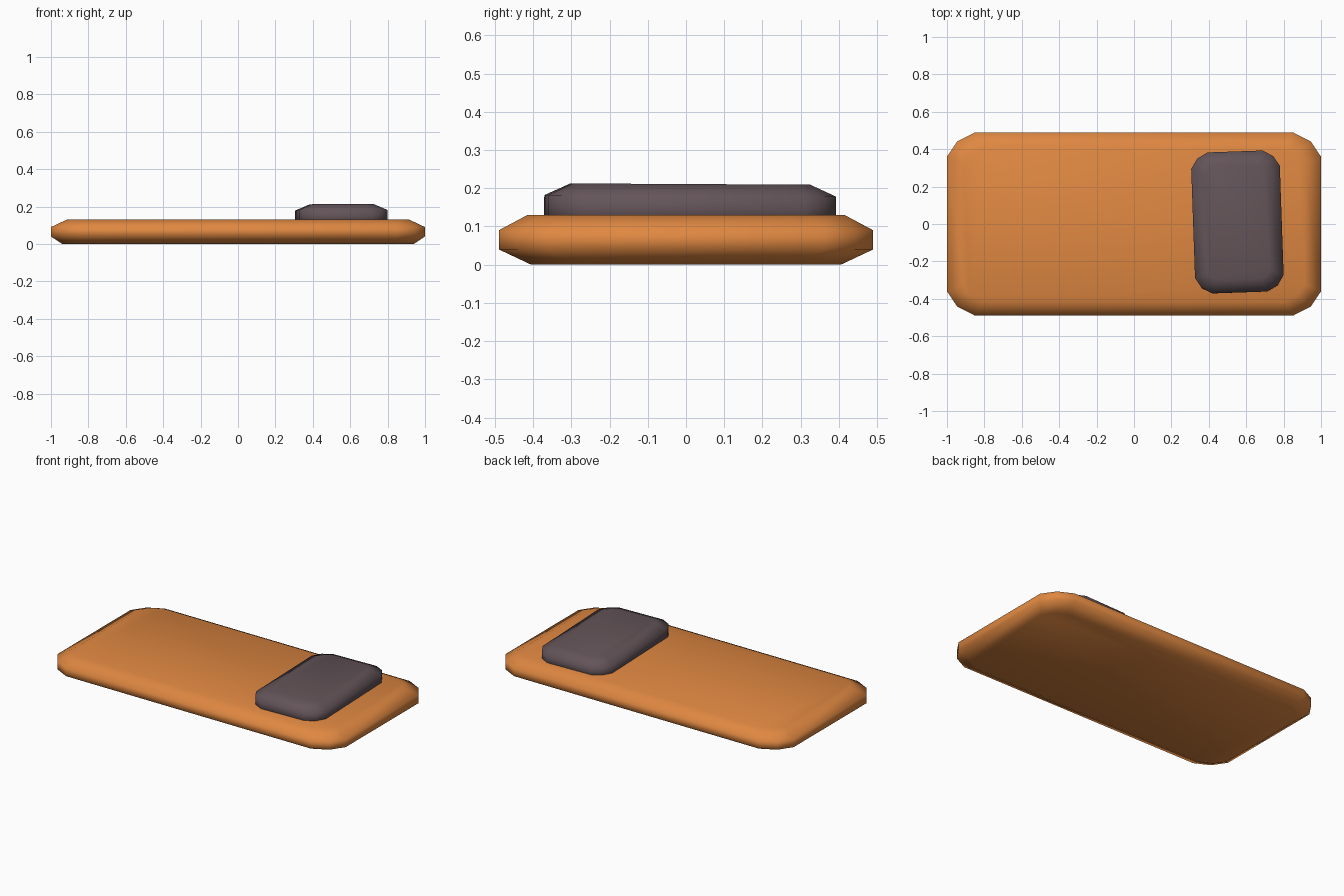
import bpy, bmesh, math

if "Cube" in bpy.data.objects:
    bpy.data.objects.remove(bpy.data.objects["Cube"])


def material(name, rgb):
    m = bpy.data.materials.new(name)
    m.diffuse_color = (*rgb, 1)
    m.use_nodes = True
    m.node_tree.nodes["Principled BSDF"].inputs["Base Color"].default_value = m.diffuse_color
    return m


def outline(hx, hy, rx, ry):
    """Rectangle outline with two-segment rounded corners, counter-clockwise."""
    k = 0.37
    quarter = [(hx, hy - ry), (hx - rx * k, hy - ry * k), (hx - rx, hy)]
    pts = []
    for sx, sy in ((1, 1), (-1, 1), (-1, -1), (1, -1)):
        corner = [(sx * x, sy * y) for x, y in quarter]
        pts += corner if sx * sy > 0 else corner[::-1]
    return pts


def slab(name, levels, mat, location=(0, 0, 0), rotation=(0, 0, 0)):
    """Stack outlines (z, half x, half y, corner x, corner y) and cap both ends."""
    bm = bmesh.new()
    rings = [[bm.verts.new((x, y, z)) for x, y in outline(*dims)]
             for z, *dims in levels]
    for a, b in zip(rings, rings[1:]):
        for i in range(len(a)):
            j = (i + 1) % len(a)
            bm.faces.new((a[i], a[j], b[j], b[i]))
    bm.faces.new(rings[0][::-1])
    bm.faces.new(rings[-1])
    for f in bm.faces:
        f.smooth = True
    me = bpy.data.meshes.new(name)
    bm.to_mesh(me)
    bm.free()
    me.materials.append(mat)
    ob = bpy.data.objects.new(name, me)
    ob.location = location
    ob.rotation_euler = rotation
    bpy.context.collection.objects.link(ob)
    return ob


orange = material("orange", (0.74, 0.245, 0.053))
charcoal = material("plum charcoal", (0.125, 0.088, 0.098))

# Wide base slab with softened rims
slab("base_slab", [
    (0.00, 0.94, 0.405, 0.12, 0.10),
    (0.04, 1.00, 0.49, 0.15, 0.13),
    (0.09, 1.00, 0.49, 0.15, 0.13),
    (0.13, 0.915, 0.415, 0.11, 0.09),
], orange)

# Small pad resting in the top of the slab, turned slightly
slab("raised_pad", [
    (0.08, 0.165, 0.31, 0.05, 0.05),
    (0.11, 0.237, 0.377, 0.09, 0.085),
    (0.18, 0.237, 0.377, 0.09, 0.085),
    (0.211, 0.165, 0.31, 0.05, 0.05),
], charcoal, location=(0.553, 0.01, 0), rotation=(math.radians(-0.3), 0, math.radians(2)))
